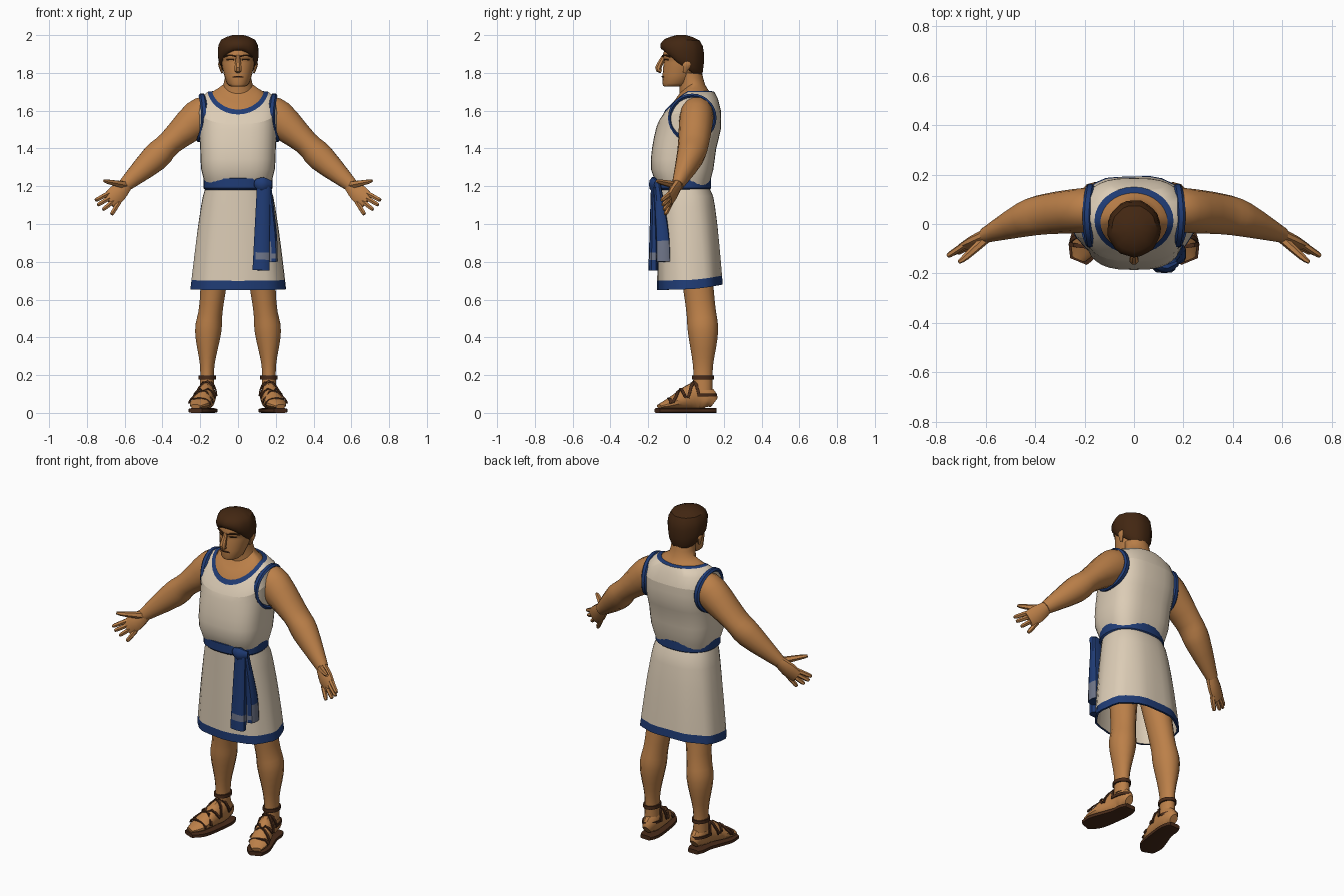
import bpy, bmesh, math
from mathutils import Vector

cube = bpy.data.objects.get("Cube")
if cube:
    bpy.data.objects.remove(cube)


def material(name, red, green, blue):
    colour = (red, green, blue, 1)
    m = bpy.data.materials.new(name)
    m.use_nodes = True
    m.diffuse_color = colour
    m.node_tree.nodes["Principled BSDF"].inputs["Base Color"].default_value = colour
    return m


SKIN = material("tan_skin", .5, .215, .066)
CREAM = material("cream_cloth", .72, .61, .47)
BLUE = material("blue_trim", .014, .045, .18)
GREY = material("grey_blue_weave", .16, .18, .25)
HAIR = material("dark_brown_hair", .055, .02, .006)
LEATHER = material("brown_leather", .065, .024, .01)
parts = []


def blend(keys, steps):
    """Smooth curve through key tuples, with a number of steps between neighbours."""
    result = []
    for i in range(len(keys) - 1):
        before, start = keys[max(i - 1, 0)], keys[i]
        end, after = keys[i + 1], keys[min(i + 2, len(keys) - 1)]
        for k in range(steps):
            t = k / steps
            result.append(tuple(
                b + t * ((c - a) + t * (2 * a - 5 * b + 4 * c - d + t * (3 * b - 3 * c + d - a))) / 2
                for a, b, c, d in zip(before, start, end, after)))
    return result + [keys[-1]]


def bridge(name, rings, mats, rule=None, caps=True, closed=False):
    """Join equal-sized rings of points; rule(span, centre) picks the material."""
    bm = bmesh.new()
    loops = [[bm.verts.new(p) for p in ring] for ring in rings]
    count = len(loops[0])
    spans = list(zip(loops, loops[1:] + loops[:1]))
    for i, (a, b) in enumerate(spans if closed else spans[:-1]):
        for k in range(count):
            j = (k + 1) % count
            face = bm.faces.new((a[k], a[j], b[j], b[k]))
            if rule:
                face.material_index = rule(i, face.calc_center_median())
    if caps and not closed:
        bm.faces.new(loops[0])
        bm.faces.new(loops[-1])
    bmesh.ops.recalc_face_normals(bm, faces=bm.faces)
    mesh = bpy.data.meshes.new(name)
    bm.to_mesh(mesh)
    bm.free()
    for m in mats:
        mesh.materials.append(m)
    ob = bpy.data.objects.new(name, mesh)
    bpy.context.collection.objects.link(ob)
    parts.append(ob)


def power(value, exponent):
    return math.copysign(abs(value) ** exponent, value)


def oval(half_width, front, back, z_front, z_side, z_back, square=1, pleat=0, count=32):
    """Horizontal section whose front, sides and back may lie at different heights."""
    points = []
    for k in range(count):
        angle = math.tau * k / count
        c, s = math.cos(angle), math.sin(angle)
        wave = 1 + pleat * math.cos(9 * angle + 1)
        z_end = z_front if s < 0 else z_back
        points.append(Vector((half_width * power(c, square) * wave,
                              (front + back) / 2 + (back - front) / 2 * power(s, square) * wave,
                              z_side + (z_end - z_side) * abs(s) ** 1.2)))
    return points


def stack(name, keys, mats, steps=2, rule=None, caps=True, **style):
    """Loft of ovals; a key with a single height is level."""
    full = [key + key[-1:] * (6 - len(key)) for key in keys]
    bridge(name, [oval(*key, **style) for key in blend(full, steps)], mats, rule, caps)


def limb(name, keys, mats, side=1, size=(), steps=3, up=(0, 1, 0), sides=10, square=1,
         closed=False, rule=None):
    """Tube through (x, y, z, half width, half depth) keys; size gives a constant section."""
    path = blend([tuple(key) + size for key in keys], steps)
    points = [Vector((p[0] * side, p[1], p[2])) for p in path]
    last = len(points) - 1
    rings = []
    for i, point in enumerate(points):
        ahead = points[(i + 1) % len(points)] if closed else points[min(i + 1, last)]
        behind = points[i - 1] if closed else points[max(i - 1, 0)]
        along = (ahead - behind).normalized()
        across = along.cross(Vector(up)).normalized()
        deep = along.cross(across)
        angles = [math.tau * (k + .5) / sides for k in range(sides)]
        rings.append([point + across * path[i][3] * power(math.cos(a), square)
                      + deep * path[i][4] * power(math.sin(a), square) for a in angles])
    bridge(name, rings, mats, rule, True, closed)


# Tunic top, then its shoulders and blue neckline
stack("tunic_body", [(.17, -.15, .12, 1.2), (.195, -.185, .145, 1.29), (.2, -.18, .16, 1.4),
                     (.205, -.16, .184, 1.5), (.208, -.15, .185, 1.53, 1.6, 1.6)],
      [CREAM], caps=False, square=.7)
collar = [(.208, -.15, .185, 1.53, 1.6, 1.6), (.198, -.138, .17, 1.555, 1.67, 1.66),
          (.16, -.122, .15, 1.58, 1.7, 1.7), (.136, -.108, .126, 1.606, 1.703, 1.705)]
bridge("tunic_shoulders", [oval(*key, square=e) for key, e in zip(collar, (.7, .78, 1, 1))],
       [CREAM, BLUE], lambda span, centre: int(span == 2), caps=False)


# Skirt flaring to a blue hem, with a lining folded up inside
def skirt_ring(t, inset=0):
    z = 1.2 - .55 * t
    return oval(.17 + .082 * t ** .7 - inset, inset - .15, .12 + .075 * t ** .5 - inset,
                z, z + .005 * t, z + .03 * t, square=.85, pleat=.018 * t)


drops = [0, .1, .2, .4, .6, .8, .91, 1]
bridge("skirt", [skirt_ring(t) for t in drops] + [skirt_ring(t, .012) for t in (1, .5)],
       [CREAM, BLUE], lambda span, centre: int(span in (6, 7)))

# Belt and hanging sash
bridge("belt", [oval(.183 - rim, rim - .173, .133 - rim, z, z, z, square=.88)
                for z, rim in ((1.18, .01), (1.19, 0), (1.24, 0), (1.25, .01))], [BLUE])


def weave(span, centre):
    pattern = math.sin(centre.x * 130) + math.sin(centre.z * 70)
    return int(.8 < centre.z < .9 and pattern > .1)


limb("sash_long_tail", [(.135, -.165, 1.22, .035, .02), (.122, -.172, .755, .047, .027)],
     [BLUE, GREY], steps=12, square=.7, rule=weave)
limb("sash_short_tail", [(.145, -.155, 1.22, .03, .02), (.172, -.125, .95, .034, .036),
                         (.178, -.12, .8, .034, .04)], [BLUE, GREY], steps=5, square=.7, rule=weave)
limb("sash_knot", [(.09, -.165, 1.22, .02, .015), (.13, -.172, 1.21, .04, .025),
                   (.175, -.155, 1.21, .02, .015)], [BLUE])

# Neck, head and hair
stack("neck", [(.15, -.11, .14, 1.56, 1.67, 1.68), (.136, -.1, .125, 1.61, 1.7, 1.7),
               (.077, -.035, .1, 1.69, 1.74, 1.74), (.07, -.045, .085, 1.8)], [SKIN])
stack("head", [(.036, -.115, -.03, 1.728), (.06, -.125, .02, 1.745), (.084, -.121, .07, 1.83),
               (.09, -.116, .08, 1.87), (.09, -.124, .08, 1.89), (.07, -.1, .07, 1.965)],
      [SKIN], count=20)
stack("hair", [(.09, -.115, .07, 1.92, 1.84, 1.77), (.103, -.128, .09, 1.925, 1.86, 1.8),
               (.108, -.134, .097, 1.95, 1.92, 1.9), (.09, -.11, .075, 1.98, 1.975, 1.97),
               (.03, -.05, 0, 2)], [HAIR], count=24, pleat=.02)
limb("nose", [(0, -.115, 1.89, .01, .012), (0, -.147, 1.825, .02, .018),
              (0, -.13, 1.808, .014, .01)], [SKIN], sides=8)
limb("mouth", [(-.028, -.117, 1.778), (0, -.126, 1.78), (.028, -.117, 1.778)],
     [LEATHER], size=(.004, .004), sides=6)

# Shared foot shape, from heel to toe
foot = blend([(.16, .15, .055, .024, .03), (.16, .115, .078, .04, .06), (.164, .05, .09, .044, .074),
              (.2, -.08, .05, .056, .032), (.225, -.142, .034, .028, .012)], 6)
upright = (0, 0, 1)


def foot_strap(name, inner, outer, side):
    """Leather arch over the foot between two depths."""
    path = []
    for k in range(9):
        t = k / 8
        y = outer + (inner - outer) * t
        x, _, z, wide, high = min(foot, key=lambda p: abs(p[1] - y))
        path.append((x + (wide + .005) * math.cos(math.pi * t), y,
                     z + (high + .005) * math.sin(math.pi * t)))
    limb(name, path, [LEATHER], side, size=(.005, .011), steps=1, sides=4)


def loop(start, end, count):
    return [start + (end - start) * k / count for k in range(count)]


for label, side in (("left_", 1), ("right_", -1)):
    # Face details
    limb(label + "brow", [(.012, -.124, 1.888), (.045, -.111, 1.894), (.073, -.084, 1.886)],
         [HAIR], side, size=(.005, .005), sides=6)
    limb(label + "eye", [(.022, -.112, 1.87), (.04, -.107, 1.871), (.058, -.092, 1.869)],
         [HAIR], side, size=(.004, .004), sides=6)
    limb(label + "ear", [(.084, 0, 1.865, .01, .012), (.096, .004, 1.845, .01, .022),
                         (.084, -.008, 1.8, .005, .008)], [SKIN], side, sides=8)

    # Armhole trim
    hole = [(.203 - .026 * math.cos(a) ** 2 - .012 * max(0, math.sin(a)) ** 2,
             .033 + .118 * math.cos(a), 1.562 + .118 * math.sin(a)) for a in loop(0, math.tau, 28)]
    limb(label + "armhole_trim", hole, [BLUE], side, size=(.012, .018), steps=1,
         up=(1, 0, 0), sides=6, closed=True)

    # Arm, palm, fingers and thumb
    limb(label + "arm", [(.14, .06, 1.6, .085, .08), (.21, .055, 1.56, .1, .09),
                         (.36, .04, 1.43, .068, .082), (.44, .02, 1.35, .075, .072),
                         (.6, -.045, 1.205, .037, .031)], [SKIN], side, sides=14)
    limb(label + "palm", [(.585, -.04, 1.218, .034, .028), (.64, -.07, 1.16, .051, .025),
                          (.685, -.09, 1.122, .044, .015)], [SKIN], side)
    for i, finger in enumerate(("index", "middle", "ring", "little")):
        u = i / 3
        knuckle = Vector((.68 - .05 * u, -.08, 1.165 - .05 * u))
        tip = Vector((.755 - .085 * u + .02 * math.sin(math.pi * u), -.13 + .02 * u, 1.125 - .075 * u))
        limb(label + finger + "_finger",
             [(*knuckle.lerp(tip, t), r, r) for t, r in ((0, .014), (.85, .012), (1, .006))],
             [SKIN], side, steps=2, sides=6)
    limb(label + "thumb", [(.595, -.055, 1.205, .022, .02), (.68, -.132, 1.222, .014, .014),
                           (.71, -.155, 1.228, .007, .007)], [SKIN], side, sides=6)

    # Leg, foot and sandal
    limb(label + "leg", [(.1, .03, .95, .09, .09), (.14, .075, .58, .065, .078),
                         (.158, .09, .43, .071, .08), (.163, .09, .25, .039, .053),
                         (.164, .09, .12, .04, .05)], [SKIN], side, steps=4, sides=14)
    limb(label + "foot", foot, [SKIN], side, steps=1, up=upright, sides=12)
    limb(label + "sole", [(x, y * 1.07, .0125, wide + .01, .0125) for x, y, z, wide, high in foot],
         [LEATHER], side, steps=1, up=upright, sides=8, square=.4)
    for i, (inner, outer) in enumerate(((-.1, -.08), (-.07, 0), (0, -.07), (.01, .07), (.08, .01))):
        foot_strap(f"{label}strap_{i + 1}", inner, outer, side)
    limb(label + "heel_strap", [(.164 + .048 * math.cos(a), .06 + .1 * math.sin(a), .095)
                                for a in loop(0, math.pi, 10)],
         [LEATHER], side, size=(.005, .011), up=upright, sides=4)
    limb(label + "ankle_strap", [(.164 + .042 * math.cos(a), .09 + .053 * math.sin(a), .187)
                                 for a in loop(0, math.tau, 16)],
         [LEATHER], side, size=(.006, .014), steps=1, up=upright, sides=4, closed=True)

# Soft shading with kept creases
bpy.ops.object.select_all(action="DESELECT")
for ob in parts:
    ob.select_set(True)
bpy.context.view_layer.objects.active = parts[0]
bpy.ops.object.shade_smooth_by_angle(angle=math.radians(35))
